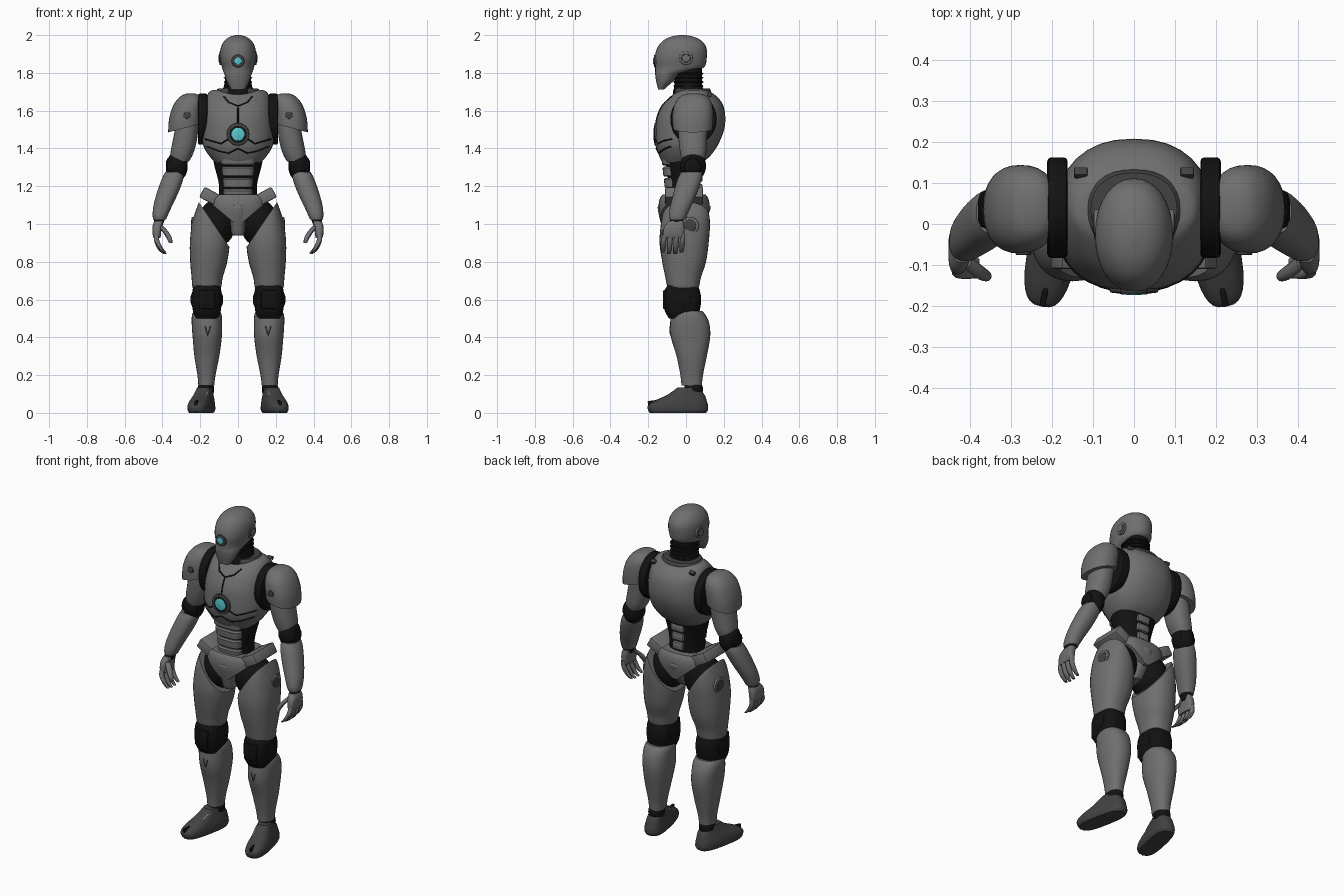
import bpy, bmesh, math
from math import sin, cos, pi
from mathutils import Matrix, Vector, Euler
from mathutils.bvhtree import BVHTree

cube = bpy.data.objects.get("Cube")
if cube:
    bpy.data.objects.remove(cube, do_unlink=True)


def material(name, r, g, b):
    m = bpy.data.materials.new(name)
    m.use_nodes = True
    m.diffuse_color = (r, g, b, 1)
    node = next(n for n in m.node_tree.nodes if n.type == 'BSDF_PRINCIPLED')
    node.inputs["Base Color"].default_value = (r, g, b, 1)
    return m


GREY = material("armour grey", .16, .16, .16)
DARK = material("dark grey", .055, .055, .055)
BLACK = material("joint black", .006, .006, .006)
CYAN = material("glow cyan", .09, .58, .62)


def add_object(name, mesh, mat):
    mesh.materials.clear()
    mesh.materials.append(mat)
    obj = bpy.data.objects.new(name, mesh)
    bpy.context.collection.objects.link(obj)
    return obj


def finish(name, bm, mat, pair=False):
    """Smooth-shade with sharp creases; write one object, or a left and right pair."""
    bmesh.ops.recalc_face_normals(bm, faces=bm.faces[:])
    for f in bm.faces:
        f.smooth = True
    for e in bm.edges:
        e.smooth = e.calc_face_angle(0) < .6
    tree = BVHTree.FromBMesh(bm)
    for side in (("left", "right") if pair else ("",)):
        if side == "right":
            bmesh.ops.scale(bm, vec=(-1, 1, 1), verts=bm.verts[:])
            bmesh.ops.reverse_faces(bm, faces=bm.faces[:])
        full = name + ("_" + side if side else "")
        mesh = bpy.data.meshes.new(full)
        bm.to_mesh(mesh)
        add_object(full, mesh, mat)
    bm.free()
    return tree


def blend(rings, steps):
    """Catmull-Rom interpolation through the cross-sections."""
    out = []
    for i in range(len(rings) - 1):
        a, b, c, d = (rings[max(0, min(len(rings) - 1, i + k))] for k in (-1, 0, 1, 2))
        for s in range(steps):
            t = s / steps
            out.append([q + .5 * t * (r - p + t * (2 * p - 5 * q + 4 * r - s4 + t * (3 * (q - r) + s4 - p)))
                        for p, q, r, s4 in zip(a, b, c, d)])
    return out + [list(rings[-1])]


def loft(name, rings, mat, pair=False, power=2.3, n=32, steps=4, cuts=(), turn=None):
    """Rings are (z, x, y, half width, half depth); cuts are (point, normal) planes."""
    bm = bmesh.new()
    loops = []
    for z, x, y, rx, ry in blend(rings, steps):
        loop = []
        for k in range(n):
            c, s = cos(2 * pi * k / n), sin(2 * pi * k / n)
            u = math.copysign(abs(c) ** (2 / power), c)
            v = math.copysign(abs(s) ** (2 / power), s)
            loop.append(bm.verts.new((x + max(rx, .002) * u, y + max(ry, .002) * v, z)))
        loops.append(loop)
    for a, b in zip(loops, loops[1:]):
        for k in range(n):
            j = (k + 1) % n
            bm.faces.new((a[k], a[j], b[j], b[k]))
    bm.faces.new(loops[0][::-1])
    bm.faces.new(loops[-1])
    for co, no in cuts:
        cut = bmesh.ops.bisect_plane(bm, geom=bm.verts[:] + bm.edges[:] + bm.faces[:],
                                     plane_co=co, plane_no=no, clear_outer=True)
        rim = [g for g in cut["geom_cut"] if isinstance(g, bmesh.types.BMEdge)]
        bmesh.ops.holes_fill(bm, edges=rim, sides=0)
    if turn:
        bmesh.ops.rotate(bm, verts=bm.verts[:], cent=turn[0], matrix=Matrix.Rotation(turn[1], 3, 'Z'))
    return finish(name, bm, mat, pair)


def place(center, size, rot=(0, 0, 0)):
    return Matrix.LocRotScale(Vector(center), Euler(rot), Vector(size))


def box(name, center, size, mat, pair=False, rot=(0, 0, 0), bevel=.008):
    bm = bmesh.new()
    bmesh.ops.create_cube(bm, size=1, matrix=place(center, size, rot))
    bmesh.ops.bevel(bm, geom=bm.edges[:], offset=bevel, segments=2, profile=.5, affect='EDGES')
    finish(name, bm, mat, pair)


def disc(name, center, radius, depth, mat, axis, pair=False, tall=1):
    rot = (0, pi / 2, 0) if axis == "x" else (pi / 2, 0, 0)
    bm = bmesh.new()
    bmesh.ops.create_cone(bm, cap_ends=True, segments=32, radius1=1, radius2=1, depth=1,
                          matrix=place(center, (radius * tall, radius, depth), rot))
    rims = [e for e in bm.edges if any(len(f.verts) > 4 for f in e.link_faces)]
    bmesh.ops.bevel(bm, geom=rims, offset=depth * .2, segments=2, profile=.5, affect='EDGES')
    finish(name, bm, mat, pair)


def ball(name, center, radii, mat, pair=False):
    bm = bmesh.new()
    bmesh.ops.create_uvsphere(bm, u_segments=28, v_segments=18, radius=1, matrix=place(center, radii))
    finish(name, bm, mat, pair)


def seam(name, path, tree, mat=BLACK, width=.004):
    """Thin panel line projected onto the front of a surface."""
    pts = []
    for (x1, z1), (x2, z2) in zip(path, path[1:]):
        for k in range(9):
            hit = tree.ray_cast(Vector((x1 + (x2 - x1) * k / 8, -1, z1 + (z2 - z1) * k / 8)), Vector((0, 1, 0)))
            if hit[0]:
                pts.append(hit[0])
    for side, sign in (("left", 1), ("right", -1)):
        curve = bpy.data.curves.new(name, 'CURVE')
        curve.dimensions = '3D'
        curve.bevel_depth = width
        curve.bevel_resolution = 1
        line = curve.splines.new('POLY')
        line.points.add(len(pts) - 1)
        for p, co in zip(line.points, pts):
            p.co = (sign * co.x, co.y, co.z, 1)
        temp = bpy.data.objects.new(name, curve)
        mesh = bpy.data.meshes.new_from_object(temp)
        bpy.data.objects.remove(temp)
        add_object(name + "_" + side, mesh, mat)


# Head with ear discs and a single eye
loft("head", [(1.713, 0, -.132, .036, .016), (1.75, 0, -.115, .058, .042), (1.79, 0, -.095, .071, .068),
              (1.815, 0, -.05, .081, .113), (1.835, 0, -.032, .086, .132), (1.88, 0, -.028, .095, .138),
              (1.93, 0, -.022, .092, .131), (1.967, 0, -.02, .074, .106), (1.99, 0, -.02, .046, .065),
              (2, 0, -.02, .012, .018)], GREY, power=2.1)
for part, r, x, mat in (("ear_disc", .036, .091, GREY), ("ear_groove", .026, .093, DARK), ("ear_cap", .02, .095, GREY)):
    disc(part, (x, 0, 1.878), r, .014, mat, "x", True)
disc("eye_ring", (0, -.159, 1.863), .034, .022, DARK, "y")
disc("eye_lens", (0, -.162, 1.863), .02, .024, CYAN, "y")

# Neck and collar
loft("neck", [(1.6, 0, .02, .1, .09), (1.69, 0, .015, .09, .085), (1.73, 0, .013, .075, .074),
              (1.78, 0, .013, .067, .072), (1.845, 0, .015, .062, .07)], BLACK)
for i in range(4):
    z = 1.725 + i * .022
    loft("neck_rib", [(z, 0, .013, .07, .075), (z + .005, 0, .013, .076, .08), (z + .01, 0, .013, .07, .075)], BLACK, steps=1)
loft("collar", [(1.65, 0, .035, .12, .1), (1.7, 0, .035, .118, .098), (1.718, 0, .035, .105, .09)], DARK)

# Chest shell with panel seams and a round core light
chest = loft("chest", [(1.325, 0, -.02, .12, .105), (1.36, 0, -.007, .152, .135), (1.42, 0, .004, .186, .166),
                       (1.5, 0, .02, .192, .182), (1.57, 0, .028, .187, .18), (1.63, 0, .036, .178, .16),
                       (1.67, 0, .04, .168, .128), (1.7, 0, .04, .152, .09), (1.71, 0, .04, .13, .068)], GREY)
seam("upper_chest_seam", [(0, 1.53), (0, 1.625), (.05, 1.645), (.075, 1.675)], chest)
seam("middle_chest_seam", [(.05, 1.45), (.09, 1.425), (.175, 1.45)], chest)
seam("lower_chest_seam", [(0, 1.4), (.05, 1.375), (.1, 1.385), (.165, 1.41)], chest)
disc("core_rim", (0, -.153, 1.475), .06, .03, DARK, "y")
disc("core_groove", (0, -.156, 1.475), .047, .028, BLACK, "y")
disc("core_light", (0, -.158, 1.475), .036, .028, CYAN, "y")
disc("shoulder_band", (.187, .04, 1.555), .123, .05, BLACK, "x", True, tall=1.1)
box("back_port", (.13, .125, 1.684), (.032, .022, .02), DARK, True, rot=(-.5, 0, 0), bevel=.003)

# Waist core, belly plates and spine plates
loft("waist", [(1.08, 0, -.01, .105, .085), (1.2, 0, -.012, .1, .082), (1.3, 0, -.012, .123, .092),
               (1.38, 0, 0, .14, .11)], BLACK)
for i, half in enumerate((.094, .086, .08, .078)):
    z, y = 1.338 - i * .06, -.073 + i * .007
    loft("belly_plate", [(z - .027, 0, y, half - .012, .048), (z - .021, 0, y, half - .004, .054),
                         (z + .018, 0, y, half, .058), (z + .026, 0, y, half - .006, .05)], GREY, power=3.5, steps=1)
for i in range(3):
    box("spine_plate", (0, .074, 1.3 - i * .055), (.085 - i * .008, .026, .045), GREY)

# Pelvis, belt blocks and hips
loft("pelvis", [(1.0, 0, -.01, .15, .12), (1.08, 0, -.01, .16, .135), (1.13, 0, -.01, .16, .13),
                (1.155, 0, -.01, .15, .115)], GREY, power=2.6,
     cuts=[((s * .05, 0, 1.03), (s * .1, 0, -.12)) for s in (1, -1)])
box("belt_block", (.145, -.01, 1.145), (.105, .2, .062), GREY, True, rot=(0, -.5, 0))
loft("crotch_guard", [(.94, 0, -.035, .03, .075), (.96, 0, -.03, .037, .09), (1.03, 0, -.015, .045, .125),
                      (1.085, 0, -.01, .055, .14), (1.1, 0, -.01, .05, .134)], GREY, power=3.2)
ball("hip_joint", (.112, -.005, 1.005), (.1, .112, .125), BLACK, True)

# Legs
loft("thigh", [(.655, .165, -.015, .07, .078), (.67, .165, -.015, .077, .085), (.72, .163, -.015, .083, .095),
               (.8, .155, -.01, .098, .116), (.9, .15, -.01, .105, .13), (1.0, .152, -.003, .092, .13),
               (1.07, .158, 0, .066, .118), (1.12, .165, 0, .04, .09)], GREY, True,
     cuts=[((.05, 0, .885), (-.22, 0, .15))])
disc("thigh_disc", (.234, .02, .99), .048, .022, GREY, "x", True)
disc("thigh_disc_hub", (.238, .02, .99), .034, .02, DARK, "x", True)
loft("knee", [(.5, .165, -.02, .06, .07), (.54, .165, -.02, .074, .092), (.6, .165, -.02, .078, .1),
              (.65, .165, -.02, .076, .092), (.69, .165, -.018, .064, .07)], BLACK, True, power=2.7)
disc("knee_hub", (.165, -.015, .6), .052, .172, BLACK, "x", True)
box("knee_cap", (.165, -.108, .6), (.085, .03, .1), BLACK, True)
shin = loft("shin", [(.145, .168, .03, .042, .054), (.2, .167, .03, .048, .06), (.3, .165, .03, .066, .08),
                     (.4, .163, .024, .077, .104), (.47, .165, .02, .08, .104), (.515, .165, .014, .079, .092),
                     (.54, .165, .01, .07, .075)], GREY, True)
seam("shin_seam", [(.145, .46), (.16, .41), (.175, .46)], shin, DARK, .003)

# Feet, turned slightly outward
ball("ankle", (.17, .04, .125), (.044, .05, .055), BLACK, True)
toe_out = ((.17, .05, 0), .2)
loft("foot", [(0, .175, -.045, .052, .15), (.015, .175, -.045, .06, .16), (.04, .175, -.045, .06, .16),
              (.065, .174, -.03, .055, .138), (.095, .172, -.002, .046, .1), (.135, .17, .012, .036, .055)],
     DARK, True, power=2.9, turn=toe_out)
box("toe_split", (.215, -.155, .037), (.014, .09, .062), BLACK, True, rot=(.12, 0, .2), bevel=.003)
box("instep_plate", (.19, -.055, .102), (.075, .075, .022), GREY, True, rot=(.5, 0, .2))

# Arms
loft("shoulder_pad", [(1.46, .286, .036, .084, .1), (1.55, .28, .036, .086, .108), (1.62, .266, .038, .08, .103),
                      (1.66, .255, .04, .066, .086), (1.683, .25, .04, .043, .058), (1.692, .25, .04, .014, .02)],
     GREY, True, cuts=[((.2, 0, 1.53), (-.045, 0, -.17))])
disc("pad_bolt", (.27, -.068, 1.575), .019, .016, DARK, "y", True)
loft("upper_arm", [(1.33, .308, .038, .048, .058), (1.37, .298, .038, .06, .068), (1.43, .284, .036, .064, .074),
                   (1.5, .272, .036, .062, .078), (1.58, .26, .038, .06, .08)], GREY, True)
ball("elbow", (.322, .038, 1.307), (.056, .068, .08), BLACK, True)
disc("elbow_hub", (.325, .035, 1.305), .048, .112, BLACK, "x", True)
loft("forearm", [(1.025, .415, -.046, .034, .042), (1.05, .411, -.042, .041, .049), (1.1, .397, -.026, .05, .056),
                 (1.17, .371, -.002, .057, .063), (1.24, .346, .02, .057, .064), (1.275, .338, .03, .047, .056)],
     GREY, True)

# Hands
loft("wrist", [(.99, .422, -.055, .022, .03), (1.03, .415, -.047, .03, .037)], BLACK, True)
loft("palm", [(.925, .428, -.066, .018, .05), (.945, .43, -.066, .022, .056), (.985, .428, -.062, .025, .053),
              (1.015, .42, -.053, .023, .04)], GREY, True, power=3.2)
for i in range(4):
    y = -.118 + i * .033
    drop = .008 if i in (1, 2) else 0
    loft("finger_%d" % (i + 1), [(.848 - drop, .385, y - .006, .008, .009), (.872 - drop, .41, y - .003, .013, .013),
                                 (.91, .43, y, .014, .014), (.95, .432, y * .9, .013, .013)], GREY, True, n=12)
loft("thumb", [(.9, .357, -.128, .009, .009), (.925, .364, -.126, .014, .014), (.96, .385, -.112, .016, .016),
               (.99, .412, -.09, .015, .015)], GREY, True, n=12)
